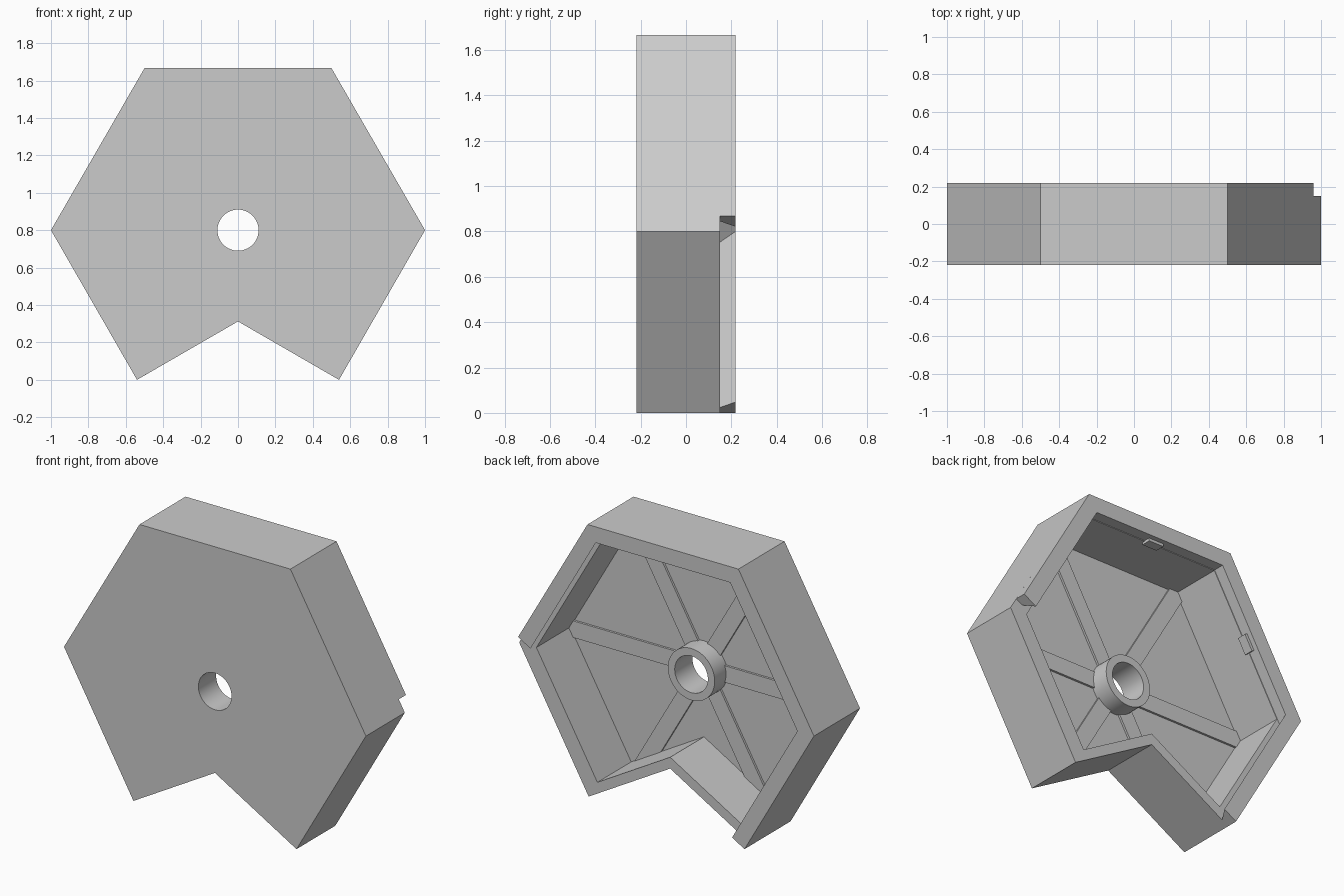
import bpy
import bmesh
import math
from mathutils import Vector

if "Cube" in bpy.data.objects:
    bpy.data.objects.remove(bpy.data.objects["Cube"], do_unlink=True)

CENTRE = 0.80            # height of the hub axis
FRONT, FLOOR, RIM, BACK = -0.218, -0.17, 0.15, 0.218
SIN60 = math.sin(math.radians(60))

grey = bpy.data.materials.new("plain grey")
grey.use_nodes = True
grey.diffuse_color = (0.6, 0.6, 0.6, 1)
grey.node_tree.nodes["Principled BSDF"].inputs["Base Color"].default_value = (0.6, 0.6, 0.6, 1)


def polar(degrees, radius=1.0):
    a = math.radians(degrees)
    return Vector((radius * math.cos(a), radius * math.sin(a)))


def circle(radius, n=48):
    return [polar(360 * i / n, radius) for i in range(n)]


def slab(name, loops, y0, y1):
    """Extrude closed x-z loops (inner loops become holes) from y0 to y1."""
    curve = bpy.data.curves.new(name, "CURVE")
    curve.dimensions = "2D"
    curve.fill_mode = "BOTH"
    curve.extrude = (y1 - y0) / 2
    for loop in loops:
        spline = curve.splines.new("POLY")
        spline.points.add(len(loop) - 1)
        for point, p in zip(spline.points, loop):
            point.co = (p[0], p[1], 0, 1)
        spline.use_cyclic_u = True
    obj = bpy.data.objects.new(name, curve)
    bpy.context.collection.objects.link(obj)
    obj.location = (0, (y0 + y1) / 2, CENTRE)
    obj.rotation_euler = (math.pi / 2, 0, 0)
    bpy.ops.object.select_all(action="DESELECT")
    obj.select_set(True)
    bpy.context.view_layer.objects.active = obj
    bpy.ops.object.convert(target="MESH")
    obj = bpy.context.object
    bm = bmesh.new()
    bm.from_mesh(obj.data)
    bmesh.ops.remove_doubles(bm, verts=bm.verts, dist=0.0005)
    bmesh.ops.recalc_face_normals(bm, faces=bm.faces)
    bm.to_mesh(obj.data)
    bm.free()
    obj.data.materials.clear()
    obj.data.materials.append(grey)
    bpy.ops.object.shade_smooth_by_angle(angle=math.radians(30))


# Outer and inner outlines: a hexagon with a V cut into its lower side
def notched(radius, corner, apex):
    return [polar(60 * i, radius) for i in range(4)] + [
        Vector((-corner[0], corner[1])), Vector((0, apex)), Vector(corner)]


outer = notched(1.0, (0.54, -0.80), -0.488)
inner = notched(0.886, (0.482, -0.699), -0.42)

# Front plate, side walls and hub
slab("front_plate", [outer, circle(0.11)], FRONT, FLOOR)
slab("side_walls", [outer, inner], FLOOR, RIM)
slab("hub", [circle(0.155), circle(0.11)], FLOOR, -0.05)

# Low ribs running from the hub into each corner
for i in range(6):
    along = polar(60 * i)
    side = polar(60 * i + 90, 0.05)
    end_a, end_b = {4: (0.68, 0.82), 5: (0.82, 0.68)}.get(i, (0.92, 0.92))
    slab(f"rib_{i + 1}", [[along * 0.145 + side, along * end_a + side,
                           along * end_b - side, along * 0.145 - side]],
         FLOOR, FLOOR + 0.013)


# Lip along four walls, undercut on its first and last wall
def lip_path(thickness):
    normals = [polar(a) for a in (30, 90, 150, 210)]
    dist = [SIN60 - t for t in thickness]
    path = [Vector((0.96, 0.069)) - normals[0] * thickness[0]]
    for k in range(3):
        a, b = dist[k], dist[k + 1]
        path.append((normals[k] * (a - b / 2) + normals[k + 1] * (b - a / 2)) * 4 / 3)
    path.append(Vector((-0.54, -0.80)) - normals[3] * thickness[3])
    return path


bm = bmesh.new()
rows = []
for thickness, y in (([0] * 4, RIM), ([0] * 4, BACK), ([0.095] * 4, BACK),
                     ((0.048, 0.095, 0.095, 0.048), RIM)):
    rows.append([bm.verts.new((p.x, y, p.y + CENTRE)) for p in lip_path(thickness)])
for r in range(4):
    a, b = rows[r], rows[(r + 1) % 4]
    for k in range(4):
        bm.faces.new((a[k], a[k + 1], b[k + 1], b[k]))
for k in (0, -1):
    bm.faces.new([row[k] for row in rows])
bmesh.ops.recalc_face_normals(bm, faces=bm.faces)
mesh = bpy.data.meshes.new("back_lip")
bm.to_mesh(mesh)
bm.free()
mesh.materials.append(grey)
bpy.context.collection.objects.link(bpy.data.objects.new("back_lip", mesh))

# Small catches standing out from the middle of two walls
for name, angle in (("top_catch", 90), ("side_catch", 150)):
    out = polar(angle)
    side = polar(angle + 90, 0.05)
    far, near = out * (SIN60 - 0.06), out * (SIN60 - 0.112)
    slab(name, [[far + side, near + side, near - side, far - side]],
         RIM - 0.02, BACK - 0.03)
